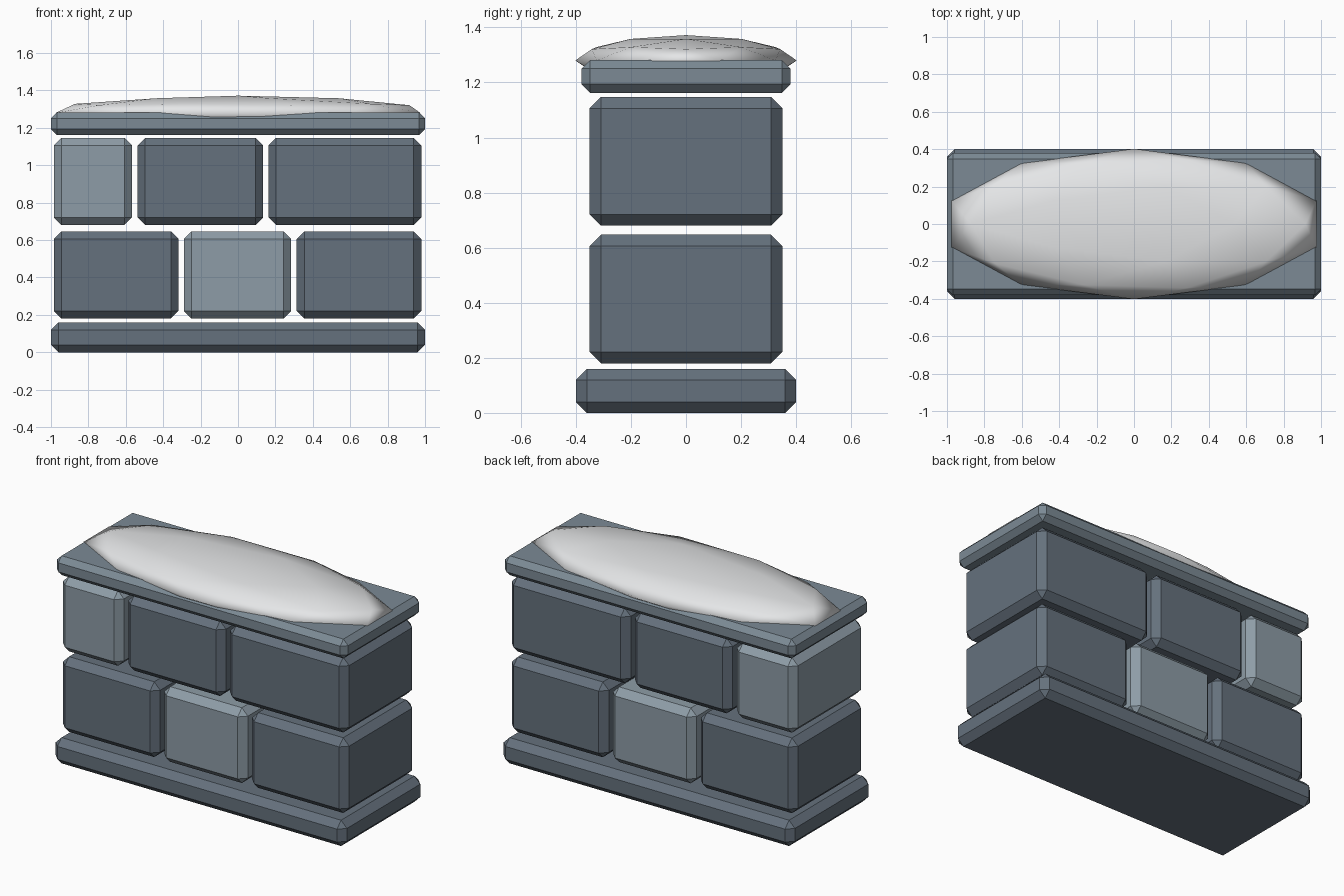
import bpy
import bmesh

cube = bpy.data.objects.get("Cube")
if cube:
    bpy.data.objects.remove(cube, do_unlink=True)


def material(name, rgb):
    m = bpy.data.materials.new(name)
    m.use_nodes = True
    m.diffuse_color = (*rgb, 1)
    bsdf = next(n for n in m.node_tree.nodes if n.type == 'BSDF_PRINCIPLED')
    bsdf.inputs["Base Color"].default_value = (*rgb, 1)
    return m


DARK = material("dark slate", (0.13, 0.165, 0.205))
PALE = material("pale slate", (0.27, 0.335, 0.385))
MID = material("mid slate", (0.2, 0.255, 0.3))
SNOW = material("snow white", (0.78, 0.79, 0.8))


def add_object(name, bm, mat):
    mesh = bpy.data.meshes.new(name)
    bm.to_mesh(mesh)
    bm.free()
    mesh.materials.append(mat)
    obj = bpy.data.objects.new(name, mesh)
    bpy.context.collection.objects.link(obj)
    return obj


def block(name, x0, x1, half_depth, z0, z1, chamfer, mat):
    """Stone block with flat chamfered edges."""
    bm = bmesh.new()
    bmesh.ops.create_cube(bm, size=1)
    bmesh.ops.scale(bm, vec=(x1 - x0, 2 * half_depth, z1 - z0), verts=bm.verts)
    bmesh.ops.translate(bm, vec=((x0 + x1) / 2, 0, (z0 + z1) / 2), verts=bm.verts)
    bmesh.ops.bevel(bm, geom=bm.edges[:], offset=chamfer, segments=1,
                    profile=0.5, affect='EDGES')
    return add_object(name, bm, mat)


# Base and cap slabs
block("base_slab", -1, 1, 0.4, 0, 0.16, 0.04, DARK)
block("cap_slab", -1, 1, 0.38, 1.162, 1.282, 0.032, MID)

# Two staggered courses of bricks
courses = {
    "lower": (0.18, 0.647, [(-0.985, -0.318, DARK), (-0.29, 0.284, PALE), (0.314, 0.98, DARK)]),
    "upper": (0.68, 1.147, [(-0.985, -0.567, PALE), (-0.537, 0.134, DARK), (0.163, 0.98, DARK)]),
}
for course, (z0, z1, bricks) in courses.items():
    for side, (x0, x1, mat) in zip(("right", "middle", "left"), bricks):
        block(f"{course}_{side}_brick", x0, x1, 0.35, z0, z1, 0.041, mat)

# Flattened mound of snow, sunk halfway into the cap
bm = bmesh.new()
bmesh.ops.create_icosphere(bm, subdivisions=2, radius=1)
bmesh.ops.scale(bm, vec=(1.025, 0.402, 0.092), verts=bm.verts)
bmesh.ops.translate(bm, vec=(0, 0, 1.28), verts=bm.verts)
for face in bm.faces:
    face.smooth = True
add_object("snow_mound", bm, SNOW)
